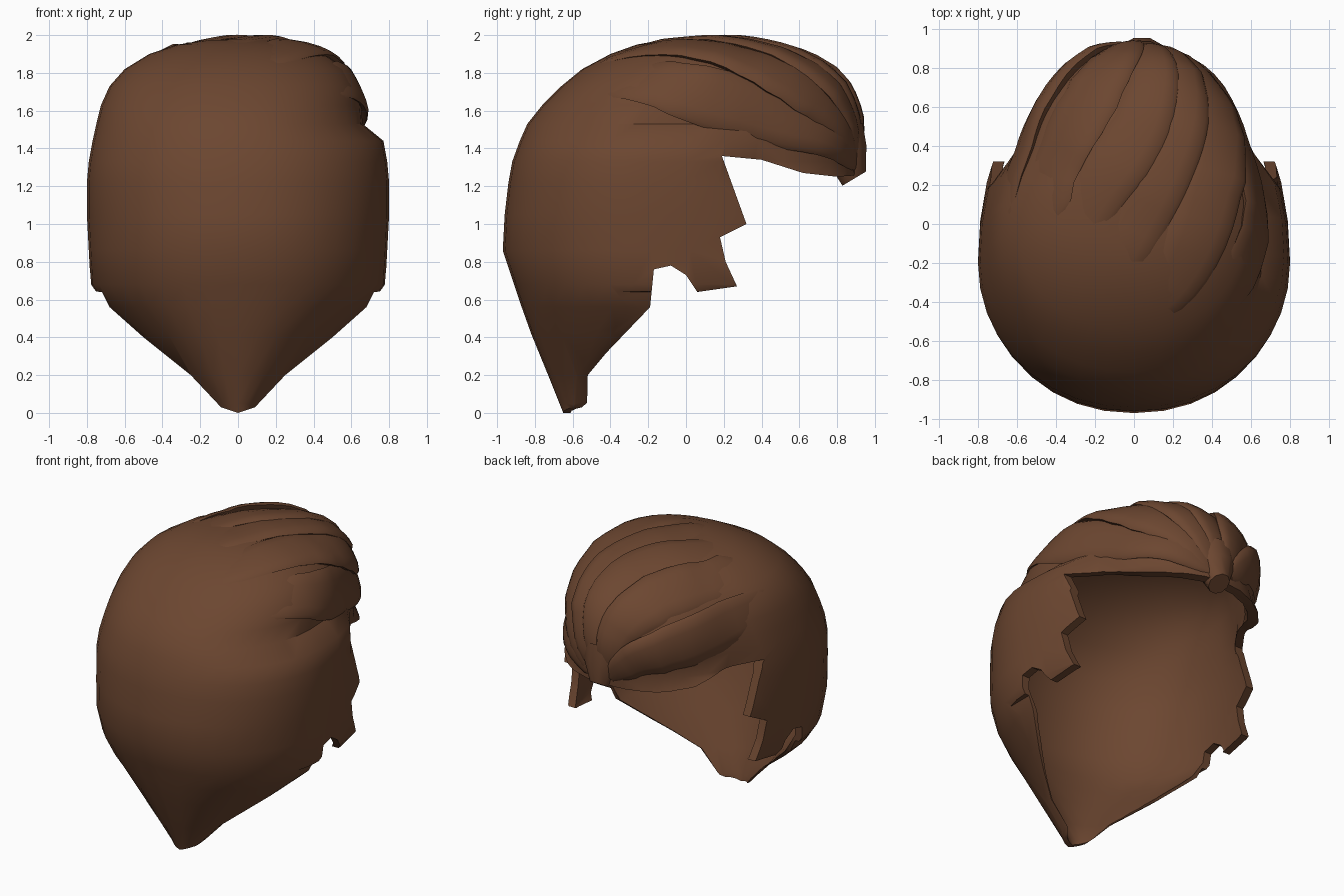
import bpy, bmesh, math
from mathutils import Vector
from mathutils.bvhtree import BVHTree

if "Cube" in bpy.data.objects:
    bpy.data.objects.remove(bpy.data.objects["Cube"])

brown = bpy.data.materials.new("hair_brown")
brown.use_nodes = True
brown.diffuse_color = (0.15, 0.062, 0.03, 1)
bsdf = brown.node_tree.nodes["Principled BSDF"]
bsdf.inputs["Base Color"].default_value = brown.diffuse_color
bsdf.inputs["Roughness"].default_value = 0.8


def make(name, bm):
    bmesh.ops.recalc_face_normals(bm, faces=bm.faces)
    mesh = bpy.data.meshes.new(name)
    bm.to_mesh(mesh)
    bm.free()
    ob = bpy.data.objects.new(name, mesh)
    bpy.context.collection.objects.link(ob)
    mesh.materials.append(brown)
    return ob


def loft(name, rings):
    """Skin closed rings of points and cap both ends."""
    bm = bmesh.new()
    loops = [[bm.verts.new(p) for p in ring] for ring in rings]
    n = len(loops[0])
    for a, b in zip(loops, loops[1:]):
        for i in range(n):
            j = (i + 1) % n
            bm.faces.new((a[i], a[j], b[j], b[i]))
    bm.faces.new(loops[0])
    bm.faces.new(loops[-1])
    return make(name, bm)


def smooth(ob, angle):
    bpy.ops.object.select_all(action='DESELECT')
    bpy.context.view_layer.objects.active = ob
    ob.select_set(True)
    bpy.ops.object.shade_smooth_by_angle(angle=math.radians(angle))


def cut(ob, tool, operation):
    bpy.context.view_layer.objects.active = ob
    mod = ob.modifiers.new("cut", 'BOOLEAN')
    mod.operation, mod.solver, mod.object = operation, 'EXACT', tool
    bpy.ops.object.modifier_apply(modifier=mod.name)
    bpy.data.objects.remove(tool)


# Head sections: height, back y, front y, left-side narrowing, half width
SECTIONS = [
    (-.1, -.61, .8, 1, .1), (.05, -.67, .8, 1, .2), (.2, -.73, .85, 1, .37),
    (.42, -.82, .9, 1, .56), (.56, -.87, .95, 1, .7), (.68, -.91, 1, 1, .78),
    (.86, -.97, 1, 1, .79), (1.05, -.96, .98, 1, .8), (1.22, -.94, .9, 1, .8),
    (1.33, -.92, .91, 1, .79), (1.44, -.88, .92, 1, .77), (1.53, -.84, .92, .88, .75),
    (1.63, -.76, .89, .9, .725), (1.73, -.66, .84, .93, .68), (1.82, -.55, .74, .95, .6),
    (1.9, -.4, .58, .97, .47), (1.95, -.26, .38, 1, .32), (1.975, -.12, .2, 1, .15)]


def head(name, scale, lift, drop):
    rings = []
    for z, back, front, narrow, width in SECTIONS:
        mid = back + 0.4 * (front - back)
        ring = []
        for i in range(36):
            a = math.tau * i / 36
            c, s = math.cos(a), math.sin(a)
            x = width * math.copysign(abs(c) ** 0.93, c) * (narrow if c > 0 else 1)
            y = mid + s * (front - mid if s > 0 else mid - back)
            # Fringe is narrower than the sides and curls inward at its edge
            if y > 0.2 and z > 1.25:
                side_cut = 0.1 if narrow == 1 and z < 1.5 or c < 0 else 0.04
                x *= 1 - side_cut * min(1, (y - 0.2) / 0.15)
                x *= 1 - min(0.25, max(0, (y - 0.3) * (1.5 - z)))
            zz = 1 + (z - 1) * lift if z > 1 else z
            ring.append((x * scale, y * scale, zz - (drop if z < 0 else 0)))
        rings.append(ring)
    return loft(name, rings)


# Hollow shell of hair
shell = head("hair_shell", 1, 1, 0)
surface = BVHTree.FromPolygons([v.co for v in shell.data.vertices],
                               [p.vertices for p in shell.data.polygons])
cut(shell, head("inner_cutter", 0.93, 0.92, 0.1), 'DIFFERENCE')

# Side outline with sideburn tabs and raised fringe
side = [(-1.2, -.2), (-.53, -.2), (-.52, .2), (-.42, .32), (-.19, .56), (-.17, .76),
        (-.08, .78), (0, .73), (.06, .64), (.27, .67), (.21, .8), (.18, .93), (.32, 1),
        (.19, 1.36), (.4, 1.34), (.62, 1.27), (.8, 1.25), (1.2, 1.28), (1.2, 2.2), (-1.2, 2.2)]
cut(shell, loft("side_cutter", [[(x, y, z) for y, z in side] for x in (-1, 1)]), 'INTERSECT')

# Pointed nape
half = [(.09, .03), (.25, .2), (.5, .4), (.68, .56), (.72, .64), (1, .66), (1, 2.2)]
nape = [(0, 0)] + half + [(-x, z) for x, z in reversed(half)]
cut(shell, loft("nape_cutter", [[(x, y, z) for x, z in nape] for y in (-1.3, 1.3)]), 'INTERSECT')
smooth(shell, 40)


def lock(name, path, width, height):
    """Tapered strand laid on the head, its left edge lifted."""
    pts = [Vector(p) for p in path]
    pts = [2 * pts[0] - pts[1]] + pts + [2 * pts[-1] - pts[-2]]
    line = []
    for k in range(len(pts) - 3):
        p, q, r, s = pts[k:k + 4]
        for i in range(5):
            t = i / 5
            line.append(q + 0.5 * t * (r - p + t * (2 * p - 5 * q + 4 * r - s
                        + t * (3 * (q - r) + s - p))))
    line.append(pts[-2])
    hits = [surface.find_nearest(p) for p in line]
    rings = []
    last = len(line) - 1
    for i in range(last + 1):
        near = hits[max(0, i - 2):i + 3]
        normal = sum((h[1] for h in near), Vector()).normalized()
        along = (near[-1][0] - near[0][0]).normalized()
        across = along.cross(normal)
        t = i / last
        w = width * (0.25 + 0.75 * math.sin(math.pi * t ** 0.9) ** 0.7)
        h = height * (0.3 + 0.7 * math.sin(math.pi * t ** 1.5))
        base = hits[i][0] - normal * height * max(0, 0.7 - 2 * t)
        rings.append([base + across * w * math.cos(a)
                      + normal * h * (math.sin(a) + 0.45 * math.cos(a) - 0.25)
                      for a in (math.tau * j / 12 for j in range(12))])
    smooth(loft(name, rings), 50)


# Swept locks meeting at the fringe tip
LOCKS = {
    "side_lock": [(.3, -.6, 1.72), (.56, -.2, 1.74), (.6, .15, 1.66), (.5, .5, 1.56), (.3, .78, 1.45), (.1, .9, 1.32)],
    "left_lock": [(-.1, -.6, 1.77), (.2, -.3, 1.9), (.36, .1, 1.88), (.4, .45, 1.76), (.29, .75, 1.58), (.1, .9, 1.32)],
    "crown_lock": [(-.15, -.4, 1.9), (-.04, -.1, 1.97), (.12, .25, 1.95), (.22, .55, 1.86), (.2, .8, 1.66), (.08, .91, 1.35)],
    "middle_lock": [(-.36, -.2, 1.9), (-.2, .15, 1.94), (0, .45, 1.9), (.09, .75, 1.76), (.04, .92, 1.4)],
    "right_lock": [(-.48, -.1, 1.83), (-.36, .3, 1.82), (-.2, .6, 1.75), (-.08, .82, 1.63), (-.02, .92, 1.38)],
    "outer_lock": [(-.66, -.1, 1.68), (-.58, .3, 1.64), (-.42, .6, 1.56), (-.22, .82, 1.48), (-.04, .9, 1.32)]}
for name, path in LOCKS.items():
    lock(name, path, 0.17, 0.05)

# Fringe tip hanging below the locks, its bottom sloping backward
rings = []
for y, z, w, depth in ((.84, 1.48, .15, .1), (.86, 1.36, .13, .1), (.89, 1.24, .07, .065)):
    rings.append([(.04 + w * math.cos(a), y + depth * math.sin(a), z + 0.6 * depth * math.sin(a))
                  for a in (math.tau * j / 10 for j in range(10))])
smooth(loft("fringe_tip", rings), 50)
